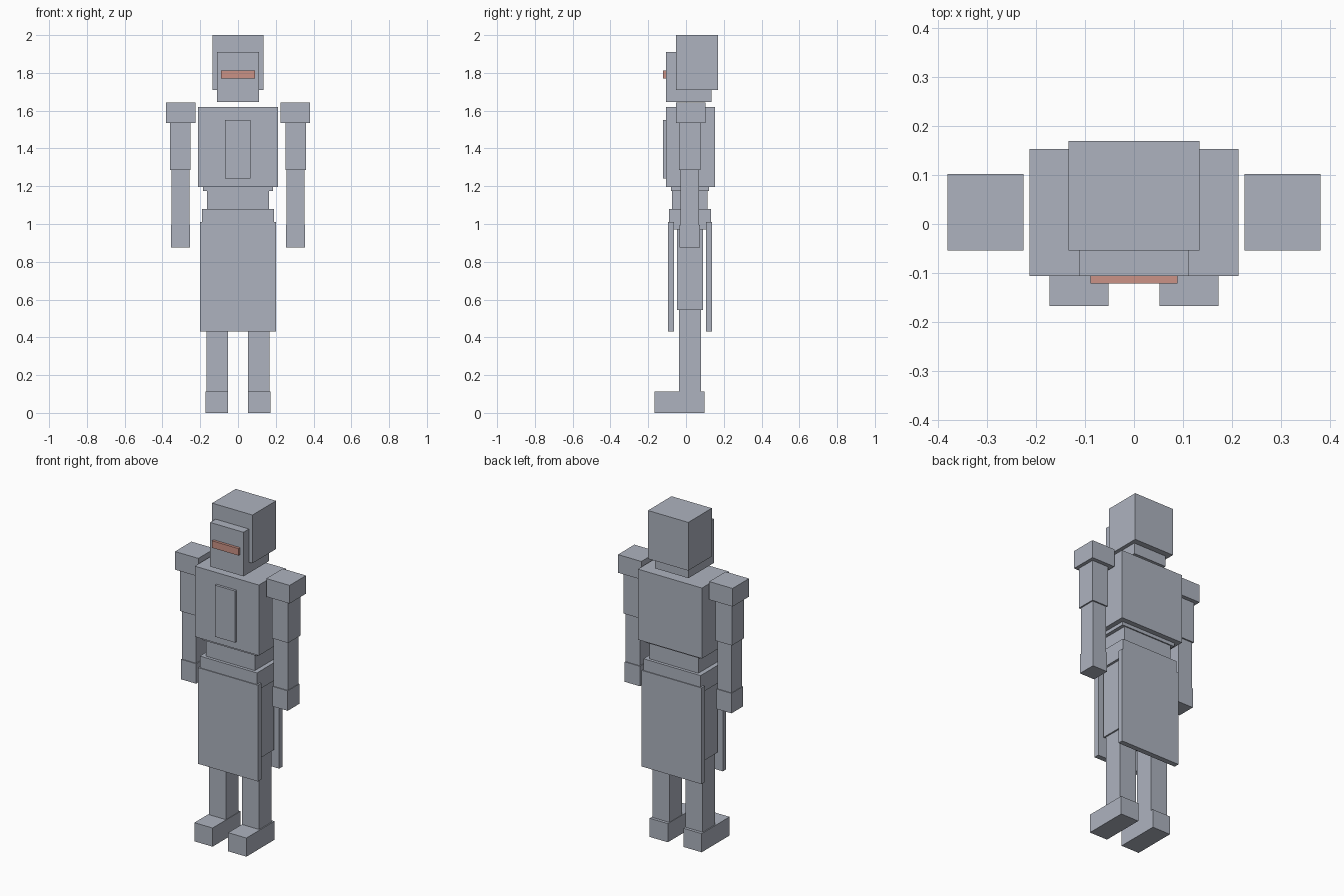
import bpy

cube = bpy.data.objects.get("Cube")
if cube:
    bpy.data.objects.remove(cube, do_unlink=True)


def make_material(name, rgb):
    mat = bpy.data.materials.new(name)
    mat.use_nodes = True
    color = (*rgb, 1.0)
    mat.diffuse_color = color
    mat.node_tree.nodes["Principled BSDF"].inputs["Base Color"].default_value = color
    return mat


grey = make_material("blue grey", (0.42, 0.45, 0.52))
red = make_material("soft red", (0.60, 0.29, 0.24))


def box(name, x, y, z, mat=grey):
    """Add a box from its (low, high) extents on each axis."""
    spans = (x, y, z)
    bpy.ops.mesh.primitive_cube_add(size=1, location=[(a + b) / 2 for a, b in spans])
    obj = bpy.context.object
    obj.name = obj.data.name = name
    obj.scale = [b - a for a, b in spans]
    bpy.ops.object.transform_apply(location=False, rotation=False, scale=True)
    obj.data.materials.append(mat)


def centred(name, half_width, y, z, mat=grey):
    box(name, (-half_width, half_width), y, z, mat)


def pair(name, inner, outer, y, z):
    box("left_" + name, (inner, outer), y, z)
    box("right_" + name, (-outer, -inner), y, z)


# Head: the face block runs through the helmet and shows below it as a jaw
centred("helmet", 0.134, (-0.054, 0.170), (1.71, 2.0))
centred("face_block", 0.111, (-0.106, 0.135), (1.645, 1.91))
centred("visor", 0.089, (-0.122, -0.106), (1.77, 1.812), red)

# Torso
centred("chest", 0.213, (-0.106, 0.153), (1.196, 1.62))
box("chest_panel", (-0.069, 0.065), (-0.121, -0.106), (1.24, 1.55))
centred("rib_band", 0.184, (-0.08, 0.122), (1.175, 1.196))
centred("waist", 0.163, (-0.073, 0.115), (1.08, 1.175))
centred("hips", 0.190, (-0.091, 0.133), (0.972, 1.08))

# Skirt panels
centred("front_skirt", 0.200, (-0.096, -0.064), (0.432, 1.01))
centred("back_skirt", 0.200, (0.106, 0.138), (0.432, 1.01))

# Arms
pair("shoulder", 0.226, 0.381, (-0.054, 0.102), (1.534, 1.643))
pair("upper_arm", 0.252, 0.360, (-0.038, 0.078), (1.285, 1.534))
pair("forearm", 0.258, 0.352, (-0.030, 0.070), (0.995, 1.285))
pair("hand", 0.254, 0.355, (-0.035, 0.075), (0.875, 0.995))

# Legs
pair("thigh", 0.045, 0.176, (-0.048, 0.090), (0.545, 0.972))
pair("shin", 0.054, 0.167, (-0.037, 0.080), (0.112, 0.545))
pair("foot", 0.052, 0.173, (-0.167, 0.098), (0.0, 0.112))
